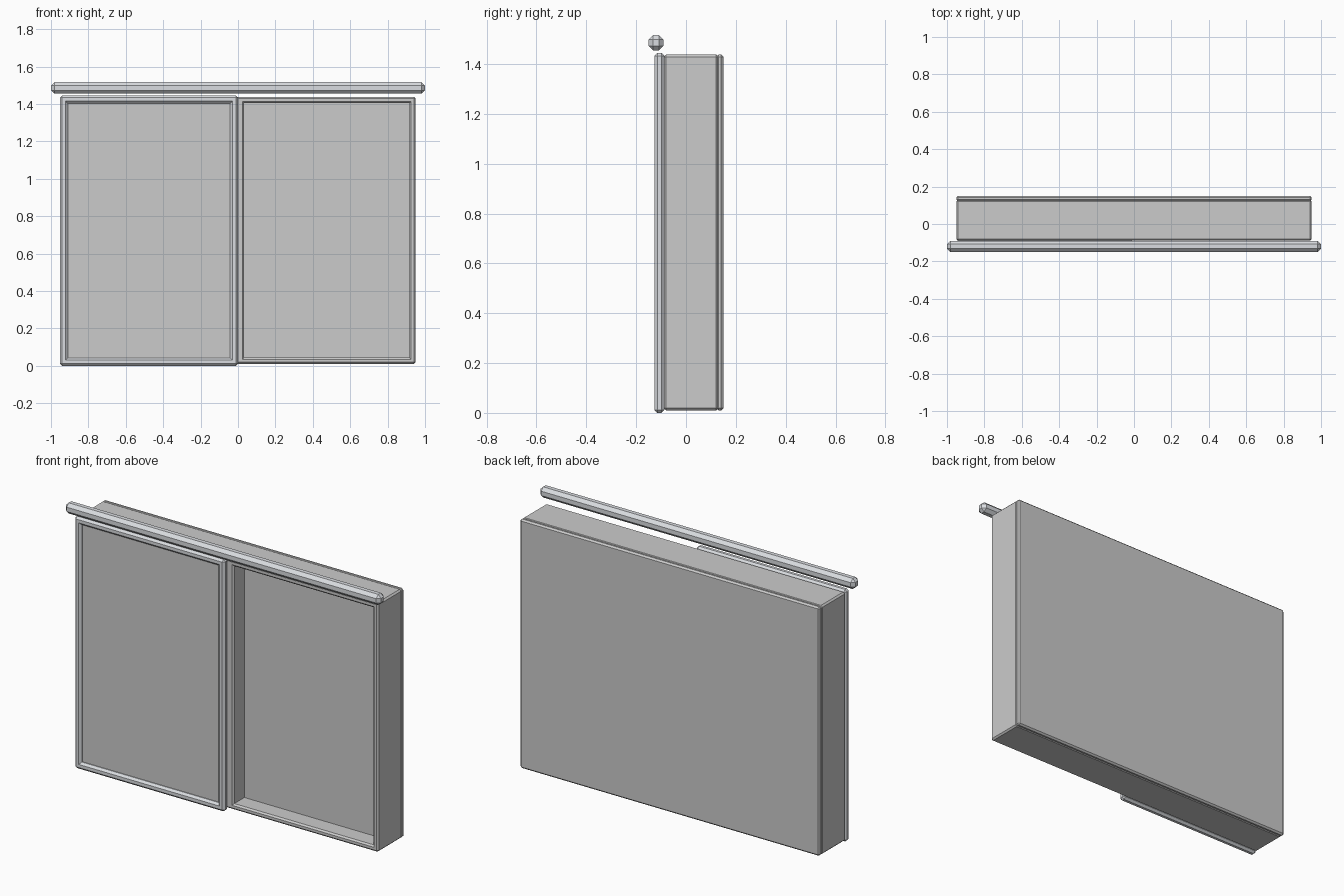
import bpy

if "Cube" in bpy.data.objects:
    bpy.data.objects.remove(bpy.data.objects["Cube"])


def material(name, rgb):
    m = bpy.data.materials.new(name)
    m.diffuse_color = (*rgb, 1)
    m.use_nodes = True
    m.node_tree.nodes["Principled BSDF"].inputs["Base Color"].default_value = m.diffuse_color
    return m


CASE = material("warm_white", (0.84, 0.835, 0.815))
METAL = material("pale_metal", (0.70, 0.72, 0.75))
GLASS = material("grey_glass", (0.54, 0.545, 0.57))


def box(name, x, y, z, mat, bevel=0.0):
    """Chamfered box given as (min, max) ranges."""
    bpy.ops.mesh.primitive_cube_add(size=1)
    o = bpy.context.object
    o.name = name
    o.data.name = name
    for v in o.data.vertices:
        v.co = [r[0] if c < 0 else r[1] for c, r in zip(v.co, (x, y, z))]
    o.data.materials.append(mat)
    if bevel:
        b = o.modifiers.new("chamfer", "BEVEL")
        b.width = bevel
        b.segments = 1
    return o


W = 0.95              # half width of the case
Z0, Z1 = 0.01, 1.438  # bottom and top of the case
T = 0.033             # wall thickness
DEPTH = (-0.089, 0.13)

# Case: back, floor, roof, sides and centre divider
box("back_panel", (-W, W), (0.122, 0.15), (Z0, Z1), CASE, 0.009)
box("case_floor", (-W, W), DEPTH, (Z0, Z0 + T), CASE, 0.009)
box("case_roof", (-W, W), DEPTH, (Z1 - T, Z1), CASE, 0.009)
for side, s in (("left", -1), ("right", 1)):
    xs = sorted((s * (W - T), s * W))
    box(side + "_wall", xs, DEPTH, (Z0, Z1), CASE, 0.009)
box("divider", (-T, T), DEPTH, (Z0 + 0.008, Z1 - 0.008), CASE, 0.009)

# Recessed inner panel in each bay
for side, s in (("left", -1), ("right", 1)):
    xs = sorted((s * 0.028, s * 0.925))
    box(side + "_inner_panel", xs, (0.011, 0.03), (0.038, 1.412), GLASS, 0.004)

# Sliding door over the left bay
DX0, DX1, DZ0, DZ1 = -0.952, 0.0, 0.0, 1.445
B = 0.042
DY = (-0.127, -0.087)
box("door_left_stile", (DX0, DX0 + B), DY, (DZ0, DZ1), METAL, 0.012)
box("door_right_stile", (DX1 - B, DX1), DY, (DZ0, DZ1), METAL, 0.012)
box("door_bottom_rail", (DX0, DX1), DY, (DZ0, DZ0 + B), METAL, 0.012)
box("door_top_rail", (DX0, DX1), DY, (DZ1 - B, DZ1), METAL, 0.012)
box("door_panel", (DX0 + 0.03, DX1 - 0.03), (-0.11, -0.098),
    (DZ0 + 0.03, DZ1 - 0.03), GLASS, 0.003)

# Overhead rail with chamfered octagonal section
box("top_rail", (-1, 1), (-0.15, -0.09), (1.455, 1.516), METAL, 0.018)
